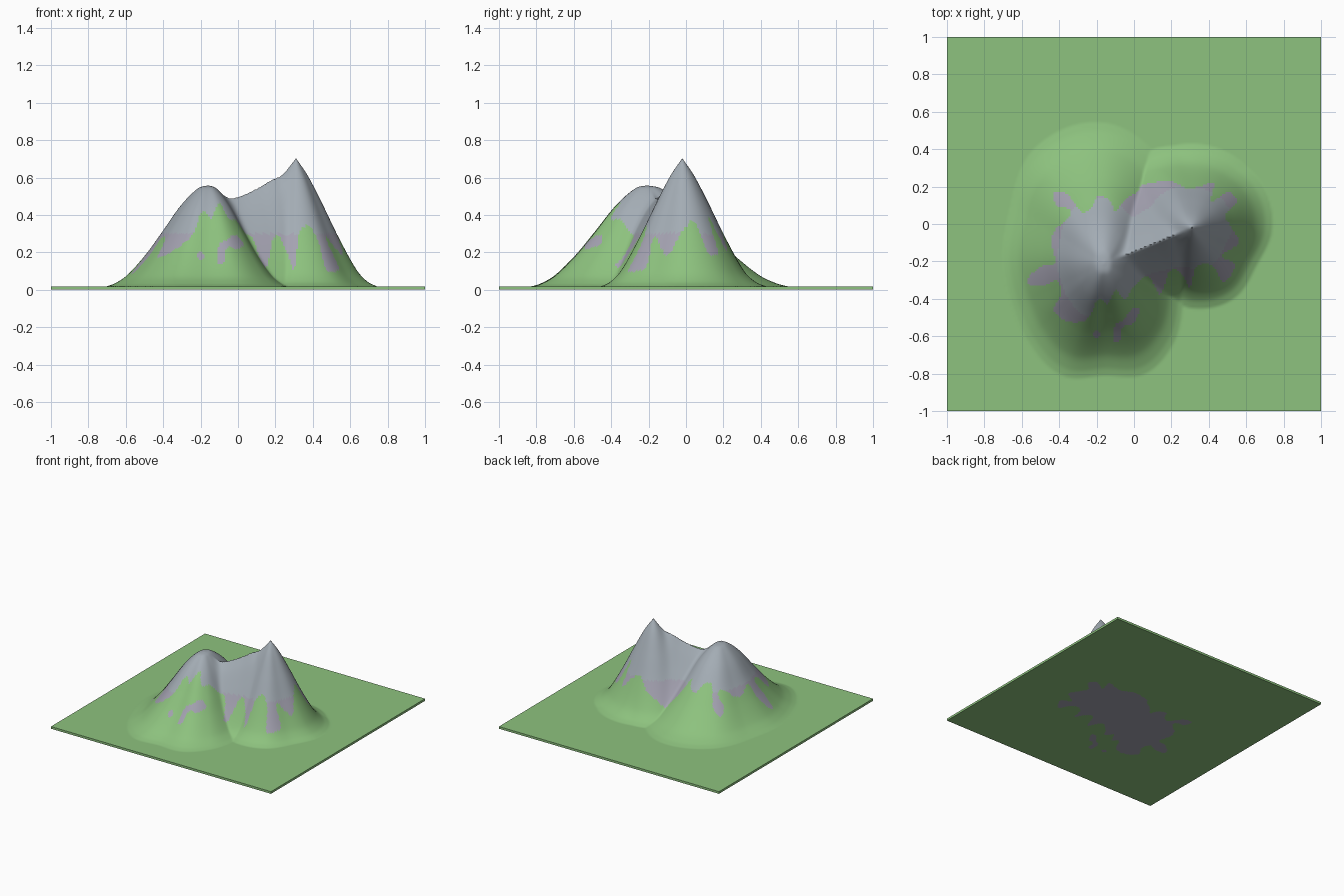
import bpy, bmesh, math
from mathutils import Vector

if "Cube" in bpy.data.objects:
    bpy.data.objects.remove(bpy.data.objects["Cube"])

N = 200          # grid cells per side
BASE = 0.018     # thickness of the flat plate


def material(name, r, g, b):
    lin = lambda c: ((c / 255 + 0.055) / 1.055) ** 2.4
    m = bpy.data.materials.new(name)
    m.diffuse_color = (lin(r), lin(g), lin(b), 1)
    m.use_nodes = True
    m.node_tree.nodes["Principled BSDF"].inputs["Base Color"].default_value = m.diffuse_color
    return m


def curve(pts, x):
    """Smooth interpolation through (x, value) points."""
    if x <= pts[0][0]:
        return pts[0][1]
    if x >= pts[-1][0]:
        return pts[-1][1]
    i = max(k for k in range(len(pts) - 1) if pts[k][0] <= x)

    def slope(k):
        a, b = pts[max(k - 1, 0)], pts[min(k + 1, len(pts) - 1)]
        return (b[1] - a[1]) / (b[0] - a[0])
    (x0, y0), (x1, y1) = pts[i], pts[i + 1]
    w = x1 - x0
    t = (x - x0) / w
    return ((2*t**3 - 3*t*t + 1) * y0 + (t**3 - 2*t*t + t) * w * slope(i)
            + (3*t*t - 2*t**3) * y1 + (t**3 - t*t) * w * slope(i + 1))


def wrapped(pts):
    return ([(a - 360, r) for a, r in pts[-2:]] + pts
            + [(a + 360, r) for a, r in pts[:2]])


# Peaks: centre, height, foot radius by compass angle, slope profile
TALL = (Vector((0.31, -0.02)), 0.685,
        wrapped([(0, .43), (30, .44), (60, .43), (90, .43), (120, .47), (150, .48),
                 (190, .45), (225, .42), (250, .40), (270, .43), (300, .44), (330, .40)]),
        [(0, 1), (.15, .86), (.33, .64), (.53, .38), (.75, .13), (.88, .04), (1, 0)])
LOW = (Vector((-0.16, -0.21)), 0.54,
       wrapped([(0, .45), (30, .48), (60, .62), (90, .75), (120, .72), (150, .58),
                (180, .54), (205, .54), (225, .58), (250, .64), (270, .60), (290, .63),
                (310, .57), (335, .47)]),
       [(0, 1), (.1, .97), (.27, .8), (.46, .53), (.62, .31), (.8, .11), (.92, .03), (1, 0)])
# Ridge crest heights from the low peak to the tall one
CREST = [(0, .47), (.21, .47), (.35, .48), (.56, .525), (.77, .58), (1, .6)]


def peak(p, spec):
    centre, height, radii, profile = spec
    d = p - centre
    ang = math.degrees(math.atan2(d.y, d.x)) % 360
    return height * curve(profile, d.length / curve(radii, ang))


def ridge(p):
    a, b = LOW[0], TALL[0]
    ab, ap = b - a, p - a
    s = min(1, max(0, ap.dot(ab) / ab.length_squared))
    side = ab.x * ap.y - ab.y * ap.x
    foot = 0.405 + 0.045 * math.tanh(side * 8)
    return curve(CREST, s) * curve(TALL[3], (p - (a + ab * s)).length / foot)


def smooth_max(a, b):
    k = 0.12 * max(a, b) + 1e-6
    h = max(k - abs(a - b), 0) / k
    return max(a, b) + h * h * k / 4


def height(x, y):
    p = Vector((x, y))
    return BASE + max(0, smooth_max(smooth_max(peak(p, TALL), peak(p, LOW)), ridge(p)))


# Outline of the bare rock seen from above, and a small outcrop
ROCK = [(-.42, .17), (-.36, .16), (-.31, .10), (-.27, .06), (-.22, .10), (-.19, .15),
        (-.13, .13), (-.10, .07), (-.05, .13), (.02, .17), (.05, .21), (.19, .23),
        (.28, .19), (.35, .20), (.43, .22), (.41, .12), (.50, .17), (.55, .12),
        (.49, .05), (.52, -.02), (.56, -.10), (.47, -.17), (.54, -.22), (.48, -.31),
        (.42, -.22), (.33, -.23), (.30, -.34), (.25, -.26), (.19, -.25), (.14, -.38),
        (.08, -.28), (0, -.33), (-.05, -.40), (-.10, -.35), (-.14, -.43), (-.19, -.40),
        (-.25, -.51), (-.36, -.52), (-.43, -.46), (-.39, -.38), (-.41, -.30), (-.48, -.33),
        (-.56, -.33), (-.56, -.28), (-.48, -.22), (-.42, -.21), (-.44, -.10), (-.42, -.03),
        (-.35, .03), (-.34, .08), (-.40, .09), (-.43, .13)]
OUTCROP = [(.03, -.45), (0, -.53), (-.06, -.55), (-.07, -.62), (-.11, -.62),
           (-.10, -.54), (-.05, -.51), (-.02, -.46)]


def rounded(poly, steps=4):
    out, n = [], len(poly)
    for i in range(n):
        p0, p1, p2, p3 = (Vector(poly[(i + k) % n]) for k in (-1, 0, 1, 2))
        for j in range(steps):
            t = j / steps
            out.append(0.5 * (2*p1 + (p2 - p0)*t + (2*p0 - 5*p1 + 4*p2 - p3)*t*t
                              + (3*p1 - p0 - 3*p2 + p3)*t**3))
    return [(v.x, v.y) for v in out]


def inside(x, y, poly):
    hit = False
    x0, y0 = poly[-1]
    for x1, y1 in poly:
        if (y0 > y) != (y1 > y) and x < (x1 - x0) * (y - y0) / (y1 - y0) + x0:
            hit = not hit
        x0, y0 = x1, y1
    return hit


rock_areas = [rounded(ROCK), rounded(OUTCROP)]


def is_rock(x, y):
    if not (-.6 < x < .6 and -.66 < y < .27):
        return False
    return (any(inside(x, y, a) for a in rock_areas)
            or math.hypot(x + .2, y + .59) < .02)


# Top surface, skirt and underside
bm = bmesh.new()
bmesh.ops.create_grid(bm, x_segments=N, y_segments=N, size=1)
for v in bm.verts:
    v.co.z = height(v.co.x, v.co.y)
rim = [e for e in bm.edges if e.is_boundary]
skirt = bmesh.ops.extrude_edge_only(bm, edges=rim)["geom"]
for v in skirt:
    if isinstance(v, bmesh.types.BMVert):
        v.co.z = 0
bmesh.ops.create_grid(bm, x_segments=N, y_segments=N, size=1)
bmesh.ops.remove_doubles(bm, verts=bm.verts, dist=1e-4)
bmesh.ops.recalc_face_normals(bm, faces=bm.faces)

# Colours: grass outside the rock outline, dusty rock low down and underneath
for f in bm.faces:
    c = f.calc_center_median()
    if is_rock(c.x, c.y):
        f.material_index = 1 if c.z > 0.30 else 2

mesh = bpy.data.meshes.new("mountain")
bm.to_mesh(mesh)
bm.free()
for m in (material("grass green", 141, 194, 126),
          material("rock grey", 163, 172, 180),
          material("dusty rock", 164, 162, 177)):
    mesh.materials.append(m)
mountain = bpy.data.objects.new("mountain", mesh)
bpy.context.collection.objects.link(mountain)
bpy.context.view_layer.objects.active = mountain
mountain.select_set(True)
bpy.ops.object.shade_smooth_by_angle(angle=math.radians(50))
